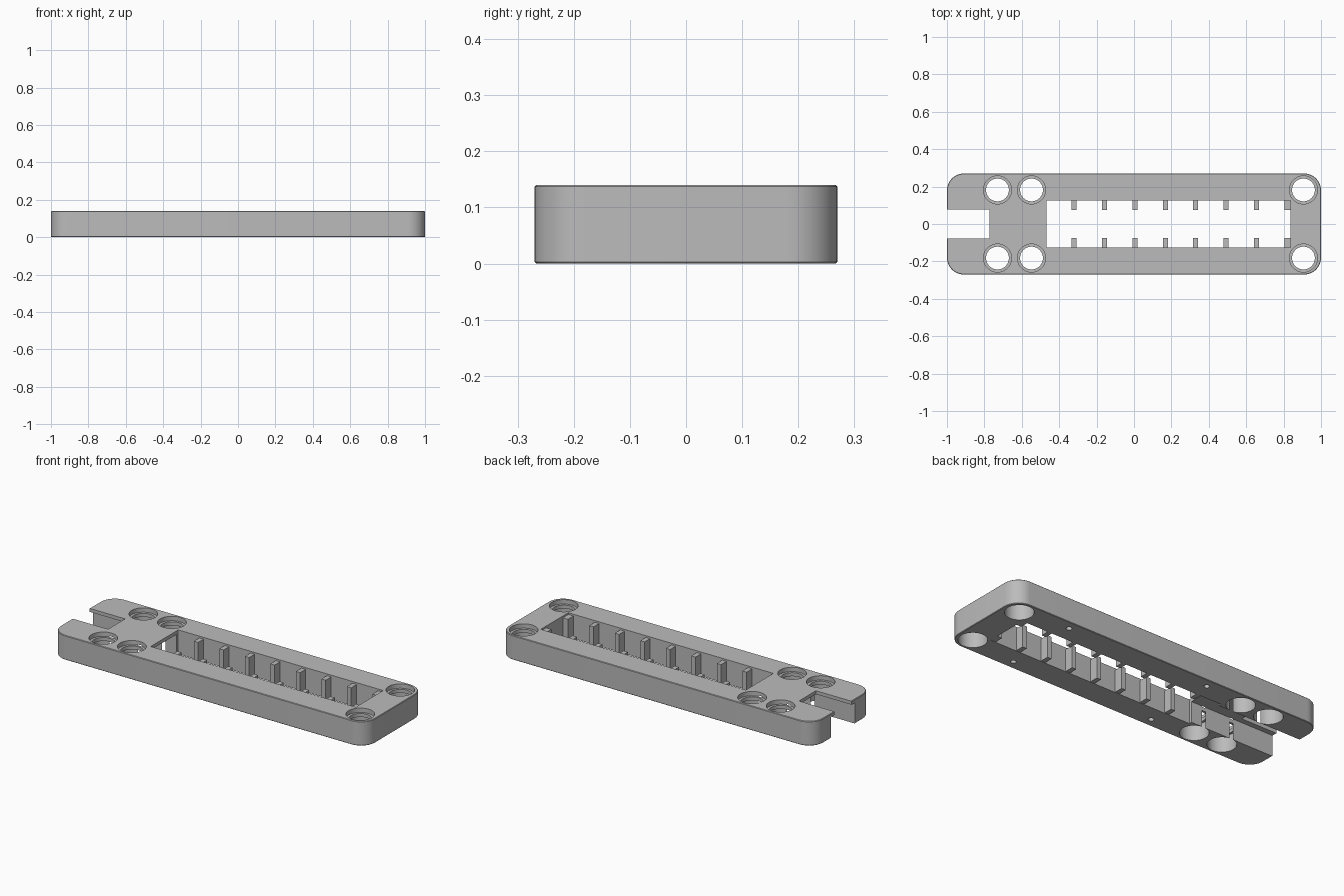
import bpy, bmesh, math
from mathutils import Matrix

if "Cube" in bpy.data.objects:
    bpy.data.objects.remove(bpy.data.objects["Cube"], do_unlink=True)

HEIGHT, HALF_Y = 0.14, 0.27
RIB_PITCH, RIB_W = 0.1625, 0.027

gray = bpy.data.materials.new("plain_gray")
gray.use_nodes = True
color = (0.5, 0.5, 0.5, 1)
gray.diffuse_color = color
gray.node_tree.nodes["Principled BSDF"].inputs["Base Color"].default_value = color


def make_object(name, bm):
    mesh = bpy.data.meshes.new(name)
    bmesh.ops.recalc_face_normals(bm, faces=bm.faces)
    bm.to_mesh(mesh)
    bm.free()
    mesh.materials.append(gray)
    obj = bpy.data.objects.new(name, mesh)
    bpy.context.collection.objects.link(obj)
    return obj


def add_box(bm, x0, x1, y0, y1, z0, z1):
    mat = Matrix.Translation(((x0 + x1) / 2, (y0 + y1) / 2, (z0 + z1) / 2))
    bmesh.ops.create_cube(bm, size=1, matrix=mat @ Matrix.Diagonal((x1 - x0, y1 - y0, z1 - z0, 1)))


def add_cylinder(bm, x, y, r, z0, z1, sides=48):
    bmesh.ops.create_cone(bm, cap_ends=True, segments=sides, radius1=r, radius2=r,
                          depth=z1 - z0, matrix=Matrix.Translation((x, y, (z0 + z1) / 2)))


def cut(target, fill):
    """Subtract the shapes drawn by fill from the target."""
    bm = bmesh.new()
    fill(bm)
    cutter = make_object("cutter", bm)
    cutter.hide_render = True
    mod = target.modifiers.new("cut", 'BOOLEAN')
    mod.object, mod.operation, mod.solver = cutter, 'DIFFERENCE', 'EXACT'
    bpy.context.view_layer.objects.active = target
    bpy.ops.object.modifier_apply(modifier=mod.name)
    bpy.data.objects.remove(cutter, do_unlink=True)


# Rounded body with softened rims
bm = bmesh.new()
add_box(bm, -1, 1, -HALF_Y, HALF_Y, 0, HEIGHT)
uprights = [e for e in bm.edges if abs(e.verts[0].co.z - e.verts[1].co.z) > 0.1]
bmesh.ops.bevel(bm, geom=uprights, offset=0.09, segments=10, profile=0.5, affect='EDGES')
rims = [e for e in bm.edges if abs(e.verts[0].co.z - e.verts[1].co.z) < 0.01]
bmesh.ops.bevel(bm, geom=rims, offset=0.003, segments=1, affect='EDGES')
body = make_object("body", bm)

# Central window, end notch and the wider channel beneath the thin bridge
cut(body, lambda b: add_box(b, -0.468, 0.837, -0.125, 0.125, -0.1, 0.3))
cut(body, lambda b: add_box(b, -1.1, -0.773, -0.0775, 0.0775, -0.1, 0.3))
cut(body, lambda b: add_box(b, -1.1, -0.4, -0.108, 0.108, -0.1, 0.12))

# Stepped mounting holes, bored from both faces, leaving a thin inner ledge
HOLES = [(x, y) for x in (-0.73, -0.548, 0.906) for y in (-0.182, 0.182)]


def bore(radius, z0, z1):
    def fill(b):
        for x, y in HOLES:
            add_cylinder(b, x, y, radius, z0, z1)
    cut(body, fill)


bore(0.061, -0.1, 0.3)
bore(0.075, 0.115, 0.3)
bore(0.075, -0.1, 0.095)


# Small blind pilot holes in the underside
def pilots(b):
    for x in (-0.295, 0.61):
        for y in (-0.218, 0.218):
            add_cylinder(b, x, y, 0.015, -0.1, 0.07, 20)


cut(body, pilots)

# Divider ribs along both window walls
for name, side in (("back_ribs", 1), ("front_ribs", -1)):
    bm = bmesh.new()
    for i in range(8):
        x = -0.32 + i * RIB_PITCH
        right = 0.842 if i == 7 else x + RIB_W / 2
        ys = sorted((side * 0.075, side * 0.13))
        add_box(bm, x - RIB_W / 2, right, ys[0], ys[1], 0.002, 0.13)
    make_object(name, bm)

# Smooth curved walls, keep edges crisp
bpy.ops.object.select_all(action='DESELECT')
body.select_set(True)
bpy.context.view_layer.objects.active = body
bpy.ops.object.shade_smooth_by_angle(angle=math.radians(30))
